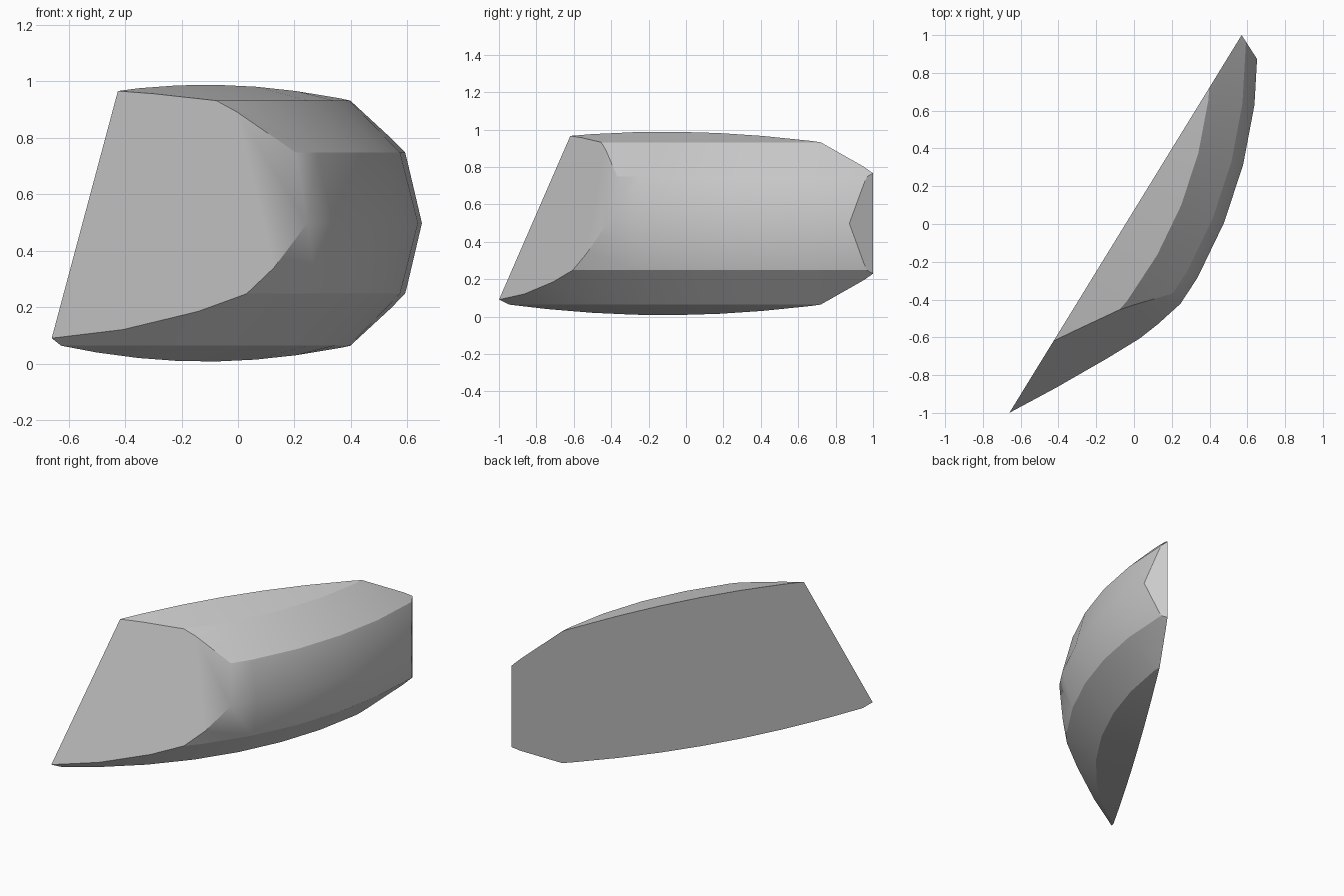
import bpy, bmesh, math
from mathutils import Vector

cube = bpy.data.objects.get("Cube")
if cube:
    bpy.data.objects.remove(cube, do_unlink=True)

grey = bpy.data.materials.new("plain_grey")
grey.use_nodes = True
colour = (0.6, 0.6, 0.6, 1)
grey.diffuse_color = colour
grey.node_tree.nodes["Principled BSDF"].inputs["Base Color"].default_value = colour

# Barrel section, symmetric about mid height: (radius, height above the middle)
half = [(2.466, 0), (2.402, 0.25), (2.221, 0.434), (1.5, 0.61)]
profile = [(r, -h) for r, h in reversed(half[1:])] + half
centre = Vector((-1.81, 0.93, 0.498))
STEP, START, COUNT = 7.5, -67, 12

# Sweep the section about the vertical axis into a closed solid
bm = bmesh.new()
rings = []
for i in range(COUNT):
    a = math.radians(START + i * STEP)
    rings.append([bm.verts.new(centre + Vector((r * math.cos(a), r * math.sin(a), h)))
                  for r, h in profile])
n = len(profile)
for lower, upper in zip(rings, rings[1:]):
    for j in range(n):
        k = (j + 1) % n
        bm.faces.new((lower[j], upper[j], upper[k], lower[k]))
bm.faces.new(rings[0])
bm.faces.new(rings[-1])
bmesh.ops.recalc_face_normals(bm, faces=bm.faces)


def slice_off(point, normal):
    """Remove everything on the normal side of a plane and cap the cut."""
    geom = bm.verts[:] + bm.edges[:] + bm.faces[:]
    cut = bmesh.ops.bisect_plane(bm, geom=geom, dist=1e-5, plane_co=point,
                                 plane_no=normal, clear_outer=True)["geom_cut"]
    edges = [e for e in cut if isinstance(e, bmesh.types.BMEdge)]
    bmesh.ops.contextual_create(bm, geom=edges)


slice_off((0.57, 1, 0), (-0.852, 0.524, 0))         # flat inner face
slice_off((-0.66, -1, 0.09), (0.502, -1, 0.301))    # slanted front face
slice_off((0.57, 1, 0), (0.14, 0.09, 0))            # narrow rear end
bmesh.ops.recalc_face_normals(bm, faces=bm.faces)

mesh = bpy.data.meshes.new("curved_wedge")
bm.to_mesh(mesh)
bm.free()
mesh.materials.append(grey)
wedge = bpy.data.objects.new("curved_wedge", mesh)
bpy.context.collection.objects.link(wedge)

# Smooth barrel, crisp cuts
bpy.ops.object.select_all(action="DESELECT")
wedge.select_set(True)
bpy.context.view_layer.objects.active = wedge
bpy.ops.object.shade_smooth_by_angle(angle=math.radians(30))
